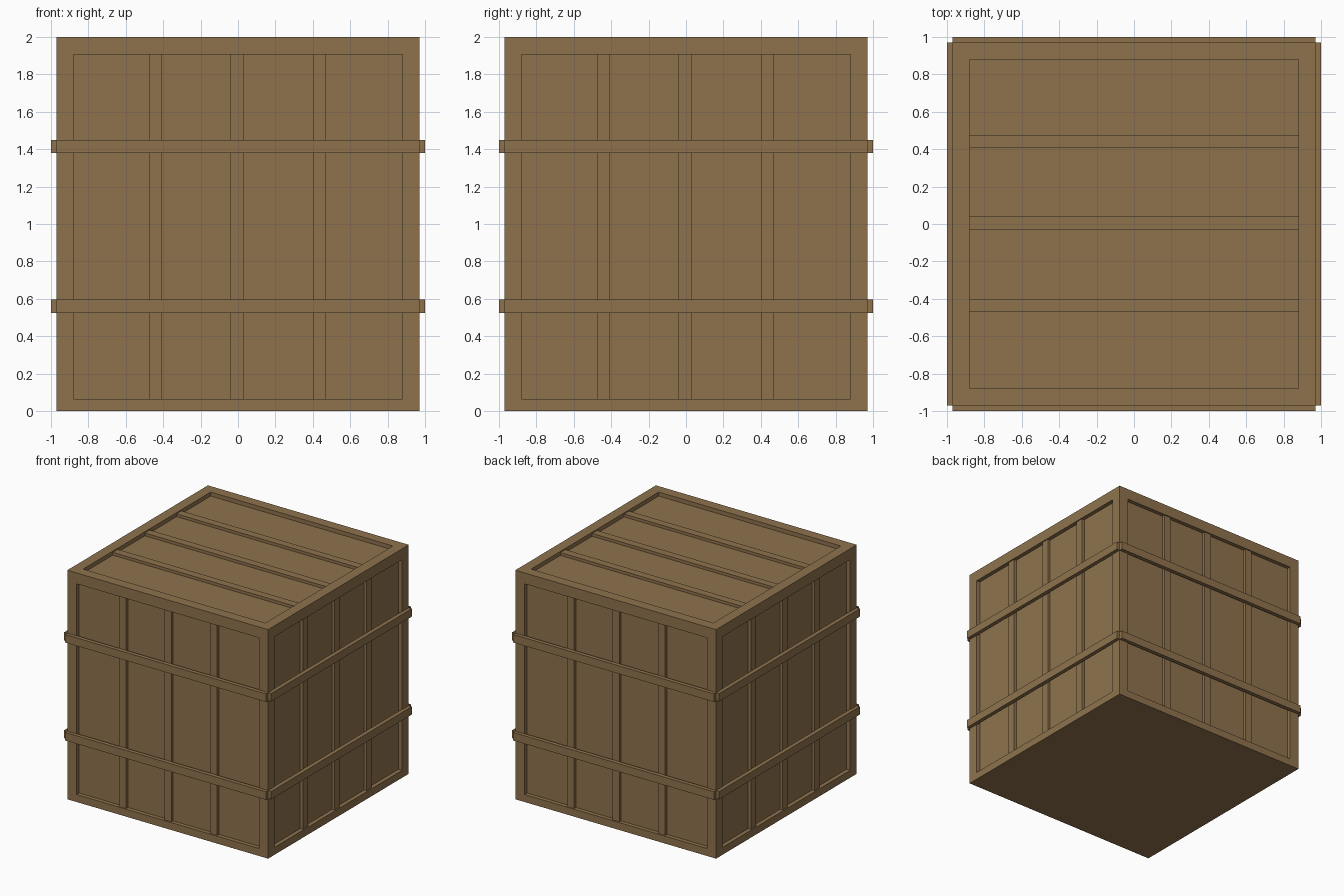
import bpy, bmesh, math
from mathutils import Vector, Matrix

if "Cube" in bpy.data.objects:
    bpy.data.objects.remove(bpy.data.objects["Cube"])

HALF, OUT, DEPTH = 0.97, 1.0, 0.035   # frame half width, strap reach, panel recess

wood = bpy.data.materials.new("brown wood")
wood.diffuse_color = (0.275, 0.171, 0.076, 1)
wood.use_nodes = True
wood.node_tree.nodes["Principled BSDF"].inputs["Base Color"].default_value = wood.diffuse_color


def finish(name, bm):
    me = bpy.data.meshes.new(name)
    bm.to_mesh(me)
    bm.free()
    me.materials.append(wood)
    ob = bpy.data.objects.new(name, me)
    bpy.context.collection.objects.link(ob)
    return ob


def box(name, lo, hi, turn=0):
    bm = bmesh.new()
    bmesh.ops.create_cube(bm, size=1)
    lo, hi = Vector(lo), Vector(hi)
    for v in bm.verts:
        v.co = (lo + hi) / 2 + Vector(c * s for c, s in zip(v.co, hi - lo))
    bm.transform(Matrix.Rotation(turn, 4, 'Z'))
    return finish(name, bm)


# crate body: a box with recessed panels on the sides and the top
bm = bmesh.new()
bmesh.ops.create_cube(bm, size=1)
for v in bm.verts:
    v.co = Vector((v.co.x * 2 * HALF, v.co.y * 2 * HALF, v.co.z * 2 + 1))
bm.normal_update()
panels = [f for f in bm.faces if f.normal.z > -0.5]
normals = [f.normal.copy() for f in panels]
bmesh.ops.inset_individual(bm, faces=panels, thickness=0.09, use_even_offset=True)
for f, n in zip(panels, normals):
    if abs(n.z) < 0.5:
        for v in f.verts:
            v.co.z = 0.065 if v.co.z < 1 else 1.905
bmesh.ops.inset_individual(bm, faces=panels, thickness=0, use_even_offset=True)
for f, n in zip(panels, normals):
    for v in f.verts:
        v.co -= n * DEPTH
bm.normal_update()
finish("crate_body", bm)

# battens and straps on each side, built on the front and turned
for i, side in enumerate(("front", "right", "back", "left")):
    turn = i * math.pi / 2
    for k, x in enumerate((-0.4425, -0.005, 0.4375)):
        box(f"{side}_batten_{k + 1}", (x - 0.034, -HALF + 0.01, 0.065),
            (x + 0.034, -HALF + DEPTH + 0.01, 1.905), turn)
    for k, z in enumerate((0.56, 1.415)):
        box(f"{side}_strap_{k + 1}", (-HALF, -OUT, z - 0.035),
            (HALF, -HALF + 0.005, z + 0.035), turn)

# battens across the top panel
for k, y in enumerate((-0.4375, 0.005, 0.4425)):
    box(f"top_batten_{k + 1}", (-0.88, y - 0.034, 2 - DEPTH - 0.01),
        (0.88, y + 0.034, 1.99))
